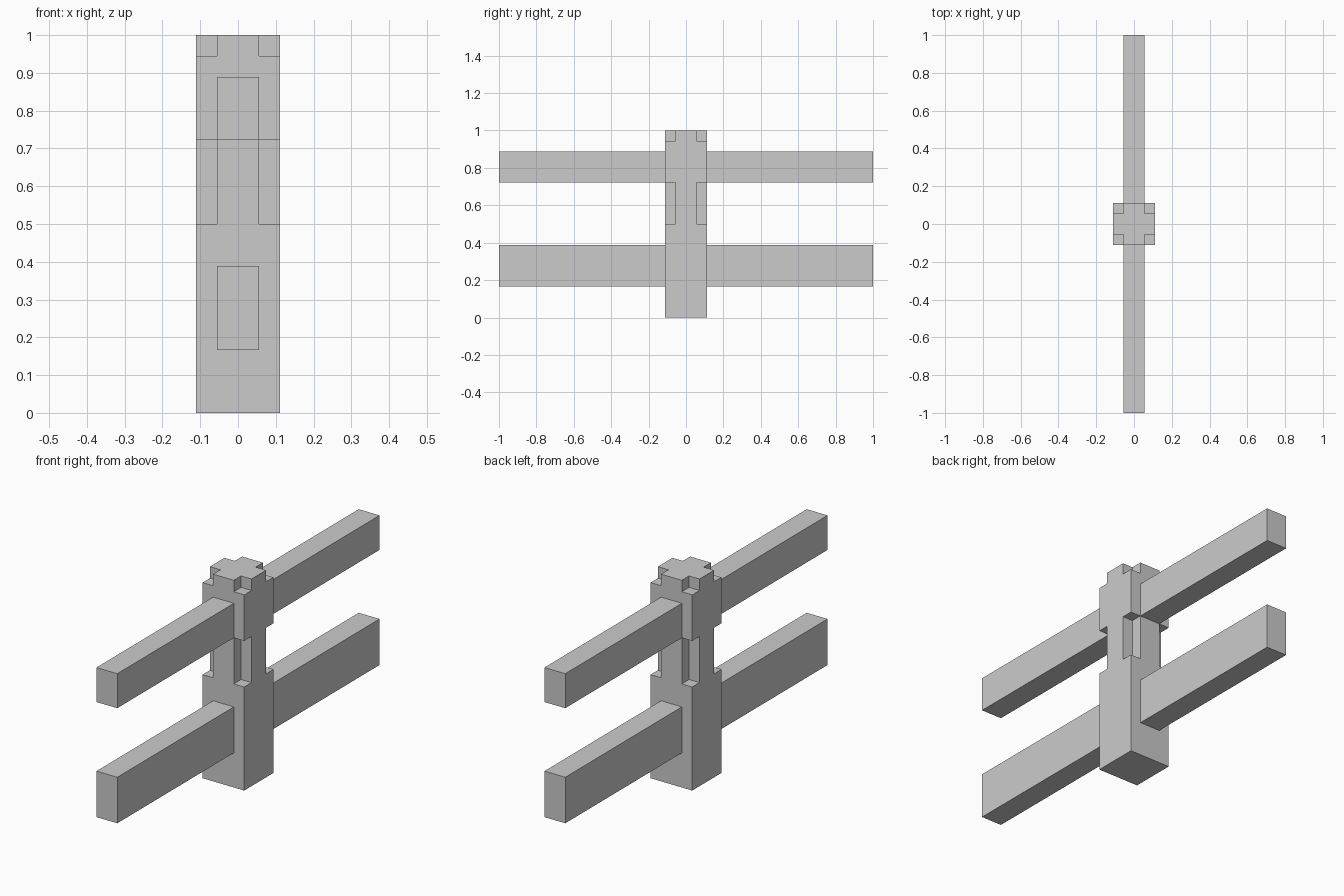
import bpy

if "Cube" in bpy.data.objects:
    bpy.data.objects.remove(bpy.data.objects["Cube"])

U = 1 / 18          # base unit: the post is 4 x 4 x 18 units


def box(name, lo, hi):
    """Axis-aligned box between two corners given in base units."""
    size = [(b - a) * U for a, b in zip(lo, hi)]
    centre = [(a + b) / 2 * U for a, b in zip(lo, hi)]
    bpy.ops.mesh.primitive_cube_add(size=1, location=centre)
    obj = bpy.context.object
    obj.name = name
    obj.scale = size
    bpy.ops.object.transform_apply(location=False, rotation=False, scale=True)
    return obj


# Square post
post = box("post", (-2, -2, 0), (2, 2, 18))

# Corner notches: a tall set below the top rail, a short set at the cap
for z0, z1 in ((9, 13), (17, 19)):
    for sx in (-1, 1):
        for sy in (-1, 1):
            xs, ys = sorted((sx, sx * 3)), sorted((sy, sy * 3))
            cutter = box("notch_cutter", (xs[0], ys[0], z0), (xs[1], ys[1], z1))
            cutter.hide_render = True
            mod = post.modifiers.new("notch", 'BOOLEAN')
            mod.operation = 'DIFFERENCE'
            mod.solver = 'EXACT'
            mod.object = cutter
            bpy.context.view_layer.objects.active = post
            bpy.ops.object.modifier_apply(modifier=mod.name)
            bpy.data.objects.remove(cutter, do_unlink=True)

# Rails running out from the front and back of the post
for level, z0, z1 in (("lower", 3, 7), ("upper", 13, 16)):
    box(f"{level}_rail_front", (-1, -18, z0), (1, -2, z1))
    box(f"{level}_rail_back", (-1, 2, z0), (1, 18, z1))
